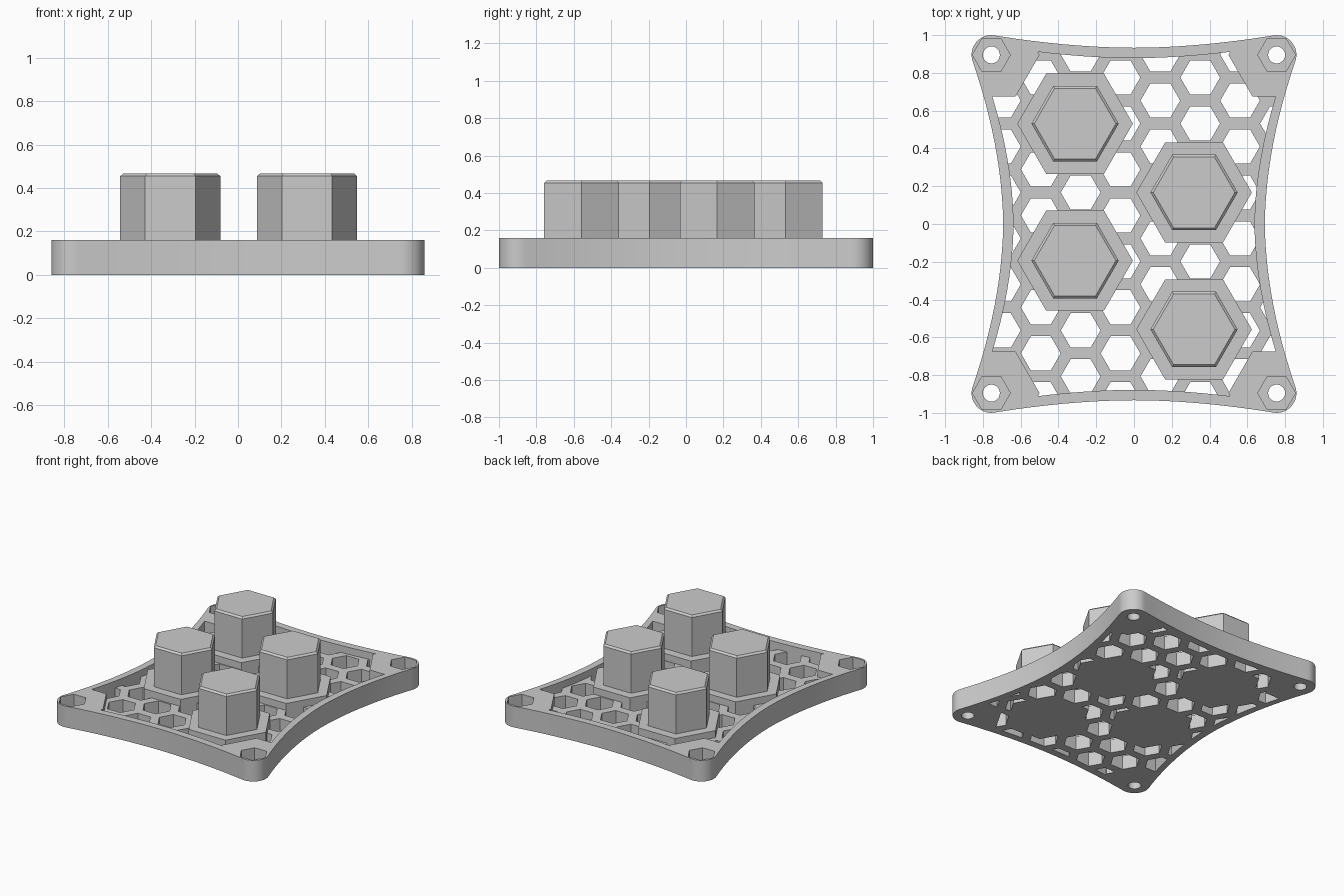
import bpy
from math import cos, sin, pi, radians

if "Cube" in bpy.data.objects:
    bpy.data.objects.remove(bpy.data.objects["Cube"], do_unlink=True)

grey = bpy.data.materials.new("plain_grey")
grey.use_nodes = True
COLOUR = (0.6, 0.6, 0.6, 1)
grey.diffuse_color = COLOUR
grey.node_tree.nodes["Principled BSDF"].inputs["Base Color"].default_value = COLOUR

RIM_TOP, FLOOR_TOP, BASE_TOP, PEG_TOP = 0.16, 0.107, 0.16, 0.467
CORNER = (0.755, 0.895)
CORNERS = [(sx * CORNER[0], sy * CORNER[1]) for sx in (-1, 1) for sy in (-1, 1)]
PEGS = [(-0.312, 0.531), (-0.312, -0.194), (0.318, 0.167), (0.318, -0.558)]


def ngon(centre, radius, sides=6):
    return [(centre[0] + radius * cos(2 * pi * k / sides),
             centre[1] + radius * sin(2 * pi * k / sides)) for k in range(sides)]


def prisms(name, outlines, z0, z1):
    """One object holding an upright prism for every outline."""
    verts, faces = [], []
    for pts in outlines:
        n, o = len(pts), len(verts)
        verts += [(x, y, z) for z in (z0, z1) for x, y in pts]
        faces.append([o + i for i in reversed(range(n))])
        faces.append([o + n + i for i in range(n)])
        for i in range(n):
            j = (i + 1) % n
            faces.append([o + i, o + j, o + n + j, o + n + i])
    mesh = bpy.data.meshes.new(name)
    mesh.from_pydata(verts, [], faces)
    mesh.materials.append(grey)
    obj = bpy.data.objects.new(name, mesh)
    bpy.context.collection.objects.link(obj)
    return obj


def activate(obj):
    bpy.ops.object.select_all(action='DESELECT')
    obj.select_set(True)
    bpy.context.view_layer.objects.active = obj


def cut(target, cutter):
    """Subtract the cutter and discard it."""
    mod = target.modifiers.new("cut", 'BOOLEAN')
    mod.operation, mod.solver, mod.object = 'DIFFERENCE', 'EXACT', cutter
    activate(target)
    bpy.ops.object.modifier_apply(modifier=mod.name)
    bpy.data.objects.remove(cutter, do_unlink=True)


def mirror_quarter(q):
    """Complete an outline from its +x, +y quarter."""
    half = q + [(-x, y) for x, y in reversed(q[:-1])]
    return half + [(-x, -y) for x, y in half[1:-1]]


def waisted(x0, x1, y0, y1, end_x, end_y, corner=(), steps=12):
    """Outline with four concave sides, given mid-side and end positions."""
    def flare(k):
        return (k / steps) ** 1.85
    side = [(x0 + (x1 - x0) * flare(k), end_y * k / steps) for k in range(steps + 1)]
    top = [(end_x * k / steps, y0 + (y1 - y0) * flare(k)) for k in range(steps, -1, -1)]
    return mirror_quarter(side + list(corner) + top)


# Outer outline with rounded corners, and the inner edge of the rim
round_corner = []
for k in range(1, 12):
    a = radians(-21 + 121 * k / 12)
    round_corner.append((CORNER[0] + 0.105 * cos(a), CORNER[1] + 0.105 * sin(a)))
outer = waisted(0.693, 0.853, 0.933, 0.998, 0.737, 0.857, round_corner)
inner = waisted(0.638, 0.758, 0.878, 0.914, 0.53, 0.7)

# Frame: rim with hexagonal corner blocks, nut pockets and screw holes
frame = prisms("frame", [outer], 0, RIM_TOP)
well = prisms("well_cutter", [inner], -0.1, 0.3)
cut(well, prisms("block_cutter", [ngon(c, 0.255) for c in CORNERS], -0.2, 0.4))
cut(frame, well)
cut(frame, prisms("nut_cutter", [ngon(c, 0.1) for c in CORNERS], 0.06, 0.3))
cut(frame, prisms("screw_cutter", [ngon(c, 0.045, 24) for c in CORNERS], -0.1, 0.3))
activate(frame)
bpy.ops.object.shade_smooth_by_angle(angle=radians(25))

# Honeycomb floor, tucked slightly into the rim
PITCH_X, PITCH_Y = 0.211, 0.2434
holes = []
for col in range(-5, 5):
    for row in range(-6, 4):
        shift = 0 if col % 2 else PITCH_Y / 2
        holes.append(ngon((0.034 + PITCH_X * (col + 0.5), 0.532 + PITCH_Y * row + shift), 0.105))
floor = prisms("honeycomb_floor", [[(x * 1.02, y * 1.02) for x, y in inner]], 0, FLOOR_TOP)
cut(floor, prisms("hole_cutter", holes, -0.1, 0.2))

# Hexagonal pegs with chamfered tops on wider bases
for i, centre in enumerate(PEGS, 1):
    prisms(f"peg_base_{i}", [ngon(centre, 0.306)], 0, BASE_TOP)
    peg = prisms(f"peg_{i}", [ngon(centre, 0.231)], BASE_TOP - 0.02, PEG_TOP)
    weight = peg.data.attributes.new("bevel_weight_edge", 'FLOAT', 'EDGE')
    for edge in peg.data.edges:
        if all(peg.data.vertices[v].co.z > BASE_TOP for v in edge.vertices):
            weight.data[edge.index].value = 1
    bevel = peg.modifiers.new("chamfer", 'BEVEL')
    bevel.limit_method, bevel.width, bevel.segments = 'WEIGHT', 0.013, 1
